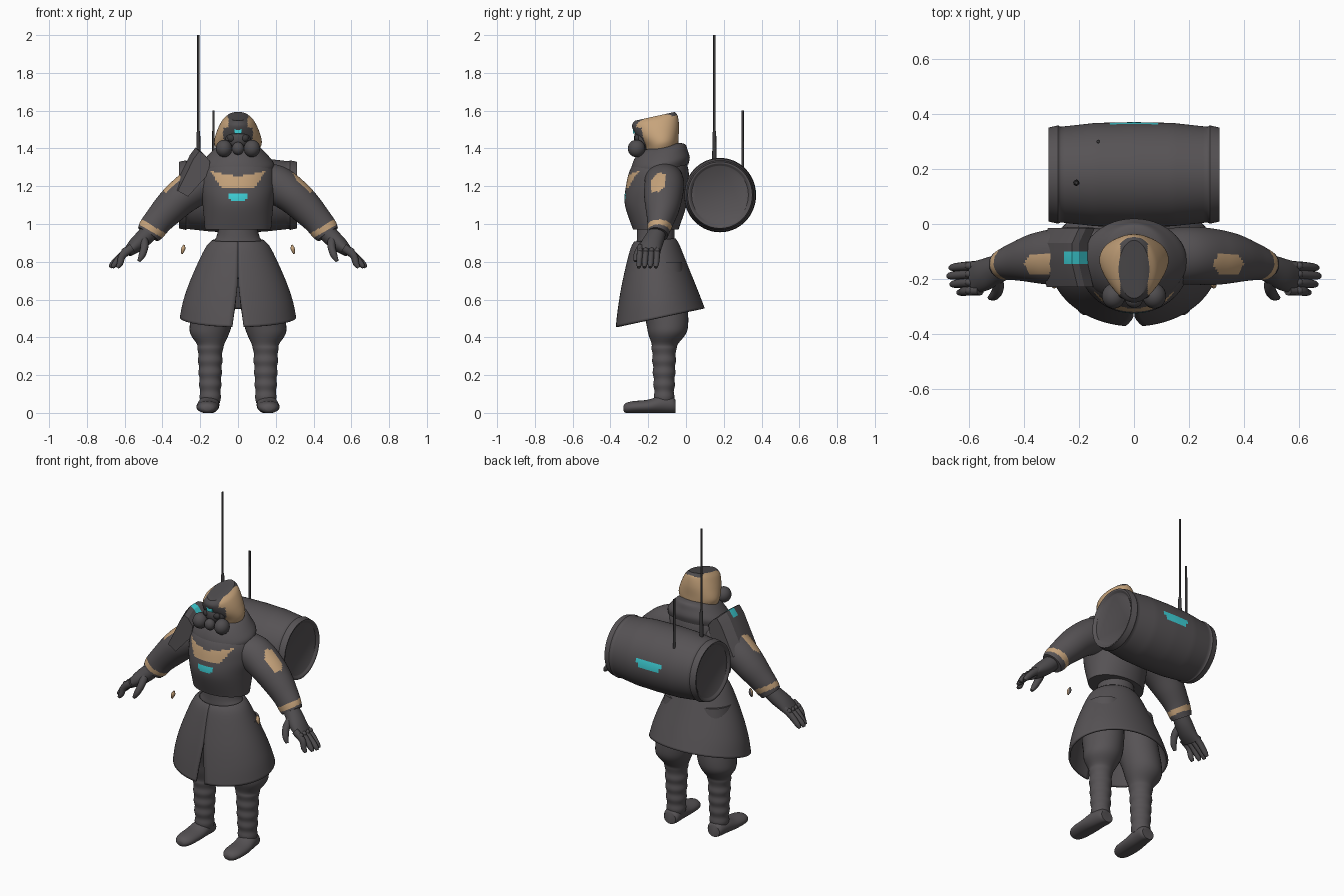
import bpy, bmesh, math
from mathutils import Vector as V

cube = bpy.data.objects.get("Cube")
if cube:
    bpy.data.objects.remove(cube)


def material(name, *rgb):
    m = bpy.data.materials.new(name)
    m.use_nodes = True
    m.diffuse_color = (*rgb, 1)
    m.node_tree.nodes["Principled BSDF"].inputs["Base Color"].default_value = (*rgb, 1)
    return m


CLOTH = material("dark cloth", .094, .086, .091)
GEAR = material("dark rubber", .078, .073, .077)
METAL = material("antenna metal", .045, .043, .045)
TAN = material("tan trim", .57, .37, .2)
CYAN = material("cyan light", .05, .65, .7)


def finish(name, bm, mat, angle=40):
    bmesh.ops.recalc_face_normals(bm, faces=bm.faces)
    mesh = bpy.data.meshes.new(name)
    bm.to_mesh(mesh)
    bm.free()
    mesh.materials.append(mat)
    mesh.shade_smooth()
    mesh.set_sharp_from_angle(angle=math.radians(angle))
    obj = bpy.data.objects.new(name, mesh)
    bpy.context.collection.objects.link(obj)
    return obj


def skin(name, rows, mat, closed=True, caps=True, angle=40):
    """Join rows of points into a surface."""
    bm = bmesh.new()
    rows = [[bm.verts.new(p) for p in row] for row in rows]
    n = len(rows[0])
    for a, b in zip(rows, rows[1:]):
        for i in range(n if closed else n - 1):
            j = (i + 1) % n
            bm.faces.new((a[i], a[j], b[j], b[i]))
    if caps:
        bm.faces.new(rows[0])
        bm.faces.new(rows[-1])
    return finish(name, bm, mat, angle)


def blend(st, steps, curved):
    """Fill in stations between the given ones."""
    out = []
    for i in range(len(st) - 1):
        a, b, c, d = (st[min(max(k, 0), len(st) - 1)] for k in range(i - 1, i + 3))
        for s in range(steps):
            t = s / steps
            out.append([q + t * (r - q) if not curved else
                        q + t * ((r - p) + t * (2 * p - 5 * q + 4 * r - w + t * (3 * (q - r) + w - p))) / 2
                        for p, q, r, w in zip(a, b, c, d)])
    return out + [list(st[-1])]


def tube(name, stations, mat, segs=32, steps=4, axis=None, ref=(0, 1, 0), side=1, curved=True):
    """Elliptic sections (x, y, z, radius, radius along ref) along a path."""
    st = blend(stations, steps, curved)
    rows = []
    for i, (x, y, z, r1, r2) in enumerate(st):
        t = V(axis) if axis else V(st[min(i + 1, len(st) - 1)][:3]) - V(st[max(i - 1, 0)][:3])
        t.normalize()
        u = V(ref) - t * t.dot(V(ref))
        u.normalize()
        v = t.cross(u)
        row = []
        for k in range(segs):
            a = math.tau * k / segs
            p = V((x, y, z)) + v * r1 * math.cos(a) + u * r2 * math.sin(a)
            row.append((p.x * side, p.y, max(p.z, 0)))
        rows.append(row)
    return skin(name, rows, mat)


def ball(name, loc, size, mat):
    bm = bmesh.new()
    bmesh.ops.create_uvsphere(bm, u_segments=24, v_segments=14, radius=1)
    bmesh.ops.scale(bm, vec=size, verts=bm.verts)
    bmesh.ops.translate(bm, vec=loc, verts=bm.verts)
    return finish(name, bm, mat)


def paint(obj, mat, rule):
    obj.data.materials.append(mat)
    for p in obj.data.polygons:
        if rule(p.center, p.normal):
            p.material_index = len(obj.data.materials) - 1


UP = (0, 0, 1)

# Jacket body with chest trim and light
jacket = tube("jacket", [(0, -.16, .97, .175, .12), (0, -.16, 1.1, .187, .163), (0, -.15, 1.2, .2, .168),
                         (0, -.14, 1.3, .185, .15), (0, -.12, 1.38, .11, .1)], CLOTH, 96, 10, UP)
paint(jacket, TAN, lambda c, n: n.y < -.2 and 1.188 < c.z < 1.25 + .2 * abs(c.x)
      and abs(c.x) < .085 + .7 * (c.z - 1.188))
paint(jacket, CYAN, lambda c, n: n.y < -.2 and 1.12 < c.z < 1.162 and abs(c.x) < .04 + .3 * (c.z - 1.12))
tube("collar", [(0, -.135, 1.285, .19, .15), (0, -.135, 1.32, .19, .158), (0, -.135, 1.36, .16, .147),
                (0, -.13, 1.395, .125, .13), (0, -.13, 1.41, .1, .1)], CLOTH, 48, axis=(0, -.2, 1))
tube("waist", [(0, -.16, .8, .11, .08), (0, -.16, .88, .14, .1), (0, -.16, .93, .115, .1),
               (0, -.16, .99, .1, .1)], CLOTH, axis=UP)

# Flared skirt, split at the front and lower there
rows = []
for cy, z, rx, ry, tilt, gap in blend([(-.165, .915, .135, .11, .08, 0), (-.165, .87, .175, .133, .1, 0),
                                       (-.157, .72, .245, .18, .15, .01), (-.147, .6, .288, .213, .19, .06),
                                       (-.137, .505, .308, .236, .21, .1)], 5, True):
    row = []
    for k in range(73):
        a = -math.pi / 2 + gap + (math.tau - 2 * gap) * k / 72
        y = ry * math.sin(a)
        row.append((rx * math.cos(a), cy + y, z + tilt * y))
    rows.append(row)
skirt = skin("skirt", rows, CLOTH, closed=False, caps=False)
thick = skirt.modifiers.new("thickness", "SOLIDIFY")
thick.thickness = .012

# Hood with a dark crest and face opening
hood = tube("hood", [(0, -.125, 1.38, .105, .085), (0, -.13, 1.43, .126, .092), (0, -.15, 1.49, .112, .116),
                     (0, -.165, 1.545, .084, .124), (0, -.165, 1.57, .056, .108)], TAN, 96, 8, (0, -.22, 1))
paint(hood, GEAR, lambda c, n: (c.y < -.22 - .2 * (c.z - 1.43) and c.z < 1.51 and abs(c.x) < .085)
      or (abs(c.x) < .05 and (c.y < -.12 or n.z > .5)))

# Face mask
ball("mask", (0, -.215, 1.455), (.07, .06, .065), GEAR)
ball("snout", (0, -.275, 1.4), (.032, .03, .034), GEAR)
tube("brow_light", [(0, -.268, 1.5, .028, .028), (0, -.28, 1.5, .028, .028)], CYAN, 4, 1, ref=(1, 0, 1))
for s, tag in ((1, "left"), (-1, "right")):
    ball(tag + "_filter", (.074 * s, -.262, 1.4), (.043, .046, .046), GEAR)
    ball(tag + "_eyepiece", (.034 * s, -.257, 1.455), (.022, .016, .02), METAL)

# Limbs
legs = [(.11, -.13, .8, .1, .11), (.125, -.12, .6, .115, .125), (.142, -.1, .48, .112, .112),
        (.15, -.1, .42, .103, .1), (.145, -.112, .365, .073, .07)]
legs += [(.147, -.116, .34 - .032 * i, .066 - .0015 * i + .0025 * (-1) ** i,
          .064 - .0015 * i + .0025 * (-1) ** i) for i in range(10)]
for s, tag in ((1, "left"), (-1, "right")):
    tube(tag + "_leg", legs, CLOTH, axis=UP, side=s)
    tube(tag + "_boot", [(.15, -.056, .035, .035, .04), (.15, -.075, .042, .045, .05),
                         (.155, -.13, .045, .048, .056), (.16, -.2, .034, .036, .06),
                         (.162, -.28, .03, .032, .056), (.162, -.318, .026, .026, .04),
                         (.162, -.332, .024, .012, .02)], CLOTH, axis=(0, -1, 0), ref=(1, 0, 0), side=s)

    # Sleeve with patch and cuff band
    arm = tube(tag + "_sleeve", [(.1, -.12, 1.25, .08, .1), (.2, -.115, 1.21, .102, .105),
                                 (.29, -.12, 1.15, .096, .102), (.36, -.125, 1.085, .088, .09),
                                 (.42, -.135, 1.02, .077, .072), (.458, -.145, .97, .073, .06),
                                 (.475, -.15, .945, .064, .055)], CLOTH, 64, 10, side=s)
    paint(arm, TAN, lambda c, n: abs(.5 * (abs(c.x) - .455) - .87 * (c.z - .975)) < .015 and abs(c.x) > .37)
    paint(arm, TAN, lambda c, n: n.z > 0 and abs(abs(c.x) - .345) + .5 * abs(c.y + .145) < .055
          and abs(c.y + .145) < .037)

    # Gloved hand
    tube(tag + "_glove", [(.46, -.15, .965, .045, .045), (.5, -.165, .925, .046, .052),
                          (.545, -.185, .885, .04, .058), (.585, -.195, .85, .026, .058)], GEAR, side=s)
    for k in range(4):
        y = -.152 - .03 * k
        reach = (.668, .676, .665, .64)[k]
        tube(f"{tag}_finger_{k}", [(.56, y, .875, .022, .018), (.61, y - .002, .836, .02, .017),
                                   (reach - .015, y - .006, .79, .016, .015),
                                   (reach, y - .008, .77, .009, .009)], GEAR, 12, side=s)
        ball(f"{tag}_knuckle_{k}", (.6 * s, y, .86), (.016, .014, .015), GEAR)
    tube(tag + "_thumb", [(.5, -.195, .92, .024, .024), (.495, -.235, .88, .021, .021),
                          (.508, -.26, .835, .018, .018), (.525, -.268, .803, .009, .009)], GEAR, 12, side=s)

    # Small hanging toggle
    toggle = tube(tag + "_toggle", [(.285, -.22, .89, .004, .006), (.29, -.22, .868, .011, .015),
                                    (.297, -.22, .842, .004, .006)], CLOTH, 12, side=s)
    paint(toggle, TAN, lambda c, n: c.y < -.215)

# Bent shoulder plate on the right side
profile = [(-.2, 1.39), (-.225, 1.405), (-.255, 1.365), (-.338, 1.195), (-.285, 1.165), (-.18, 1.28), (-.168, 1.35)]
plate = skin("shoulder_plate", [[(x + dx, y, z - dx) for x, z in profile] for y, dx in
                                ((-.015, .025), (-.07, 0), (-.1, 0), (-.145, 0), (-.23, .02))],
             CLOTH, angle=20)
paint(plate, CYAN, lambda c, n: -.14 < c.y < -.105 and c.z > 1.37 and n.z > .3)

# Barrel pack with end rims and a rear light
half = [(.3, .15), (.311, .163), (.312, .171), (.276, .179), (.268, .174), (.14, .188)]
ends = [(-x, r) for x, r in half] + [(0, .191)] + half[::-1]
barrel = tube("barrel_pack", [(x, .18, 1.153, r * 1.03, r) for x, r in ends], CLOTH, 96, 8, (1, 0, 0), curved=False)
paint(barrel, CYAN, lambda c, n: c.y > .3 and 1.147 < c.z < 1.205 and abs(c.x) < .06 + .5 * (c.z - 1.147))

# Antennas
tube("long_antenna", [(-.21, .15, 1.3, .012, .012), (-.21, .15, 1.48, .01, .01),
                      (-.21, .15, 1.5, .006, .006), (-.21, .15, 2, .006, .006)],
     METAL, 12, 1, UP, curved=False)
tube("short_antenna", [(-.13, .3, 1.27, .007, .007), (-.13, .3, 1.6, .006, .006)], METAL, 12, 1, UP)
